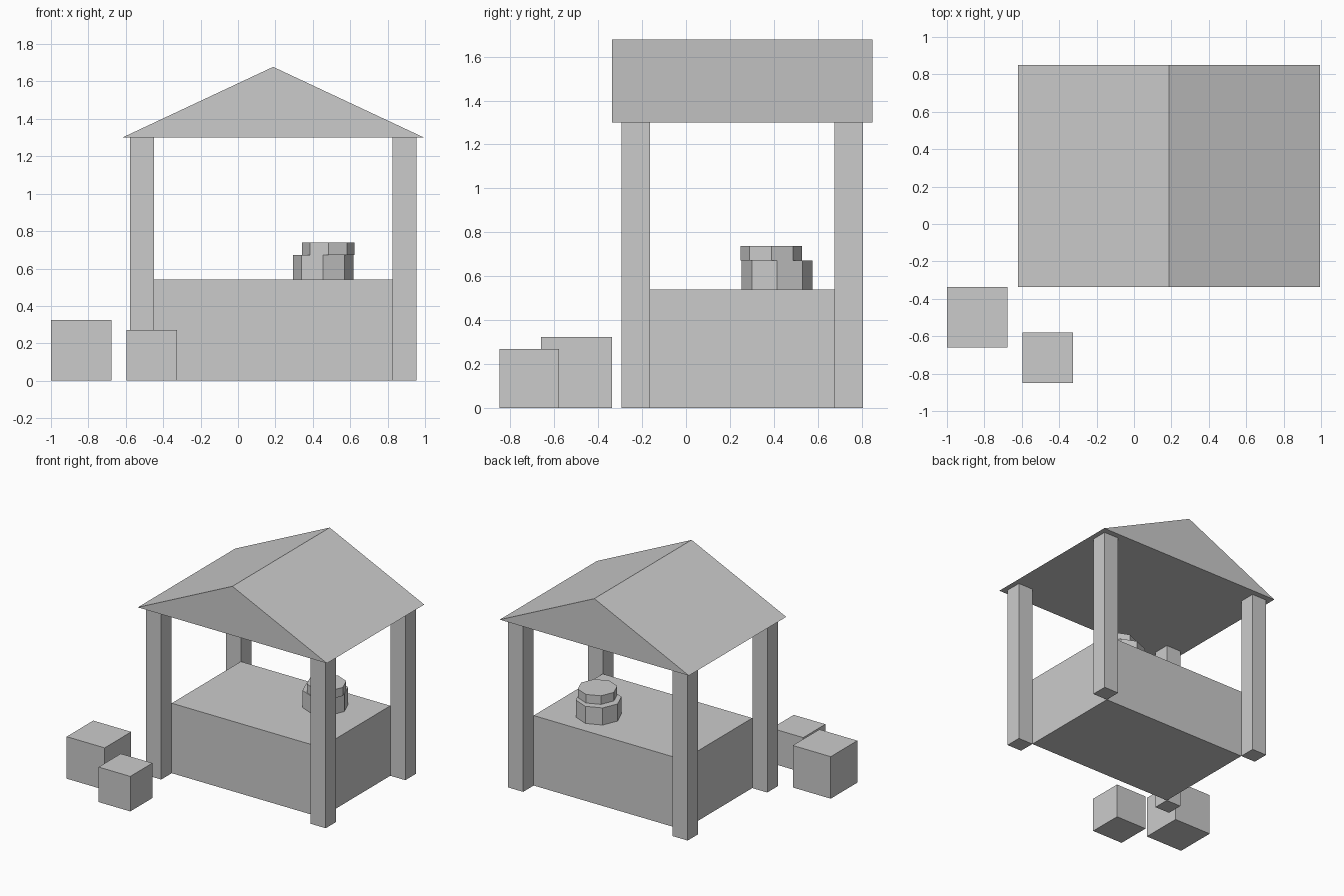
import bpy

if "Cube" in bpy.data.objects:
    bpy.data.objects.remove(bpy.data.objects["Cube"])

COUNTER_H, ROOF_Z, RIDGE_Z = 0.54, 1.30, 1.678
CX, CY = 0.188, 0.256          # stall centre


def mesh_object(name, verts, faces):
    mesh = bpy.data.meshes.new(name)
    mesh.from_pydata(verts, [], faces)
    obj = bpy.data.objects.new(name, mesh)
    bpy.context.collection.objects.link(obj)
    return obj


def box(name, centre, size):
    bpy.ops.mesh.primitive_cube_add(size=1, location=centre)
    obj = bpy.context.object
    obj.name = name
    obj.scale = size
    bpy.ops.object.transform_apply(location=False, rotation=False, scale=True)
    return obj


def octagon(name, x, y, z0, z1, radius):
    bpy.ops.mesh.primitive_cylinder_add(
        vertices=8, radius=radius, depth=z1 - z0, location=(x, y, (z0 + z1) / 2))
    bpy.context.object.name = name


# Counter block
box("counter", (CX, CY, COUNTER_H / 2), (1.276, 0.842, COUNTER_H))

# Corner posts, touching the counter corners
for sx, side in ((-1, "left"), (1, "right")):
    for sy, end in ((-1, "front"), (1, "back")):
        box(f"{end}_{side}_post",
            (CX + sx * 0.702, CY + sy * 0.485, ROOF_Z / 2), (0.128, 0.128, ROOF_Z))

# Gable roof: solid triangular prism
hw, hd = 0.807, 0.593
profile = ((-hw, ROOF_Z), (hw, ROOF_Z), (0, RIDGE_Z))
verts = [(CX + x, CY + s * hd, z) for s in (-1, 1) for x, z in profile]
mesh_object("roof", verts,
            [(0, 1, 2), (5, 4, 3), (0, 3, 4, 1), (1, 4, 5, 2), (2, 5, 3, 0)])

# Two stacked octagonal goods on the counter
octagon("lower_round", 0.455, 0.415, COUNTER_H, 0.672, 0.162)
octagon("upper_round", 0.483, 0.389, 0.672, 0.738, 0.14)

# Crates on the ground
box("large_crate", (-0.838, -0.498, 0.162), (0.324, 0.324, 0.324))
box("small_crate", (-0.46, -0.714, 0.135), (0.27, 0.27, 0.27))
